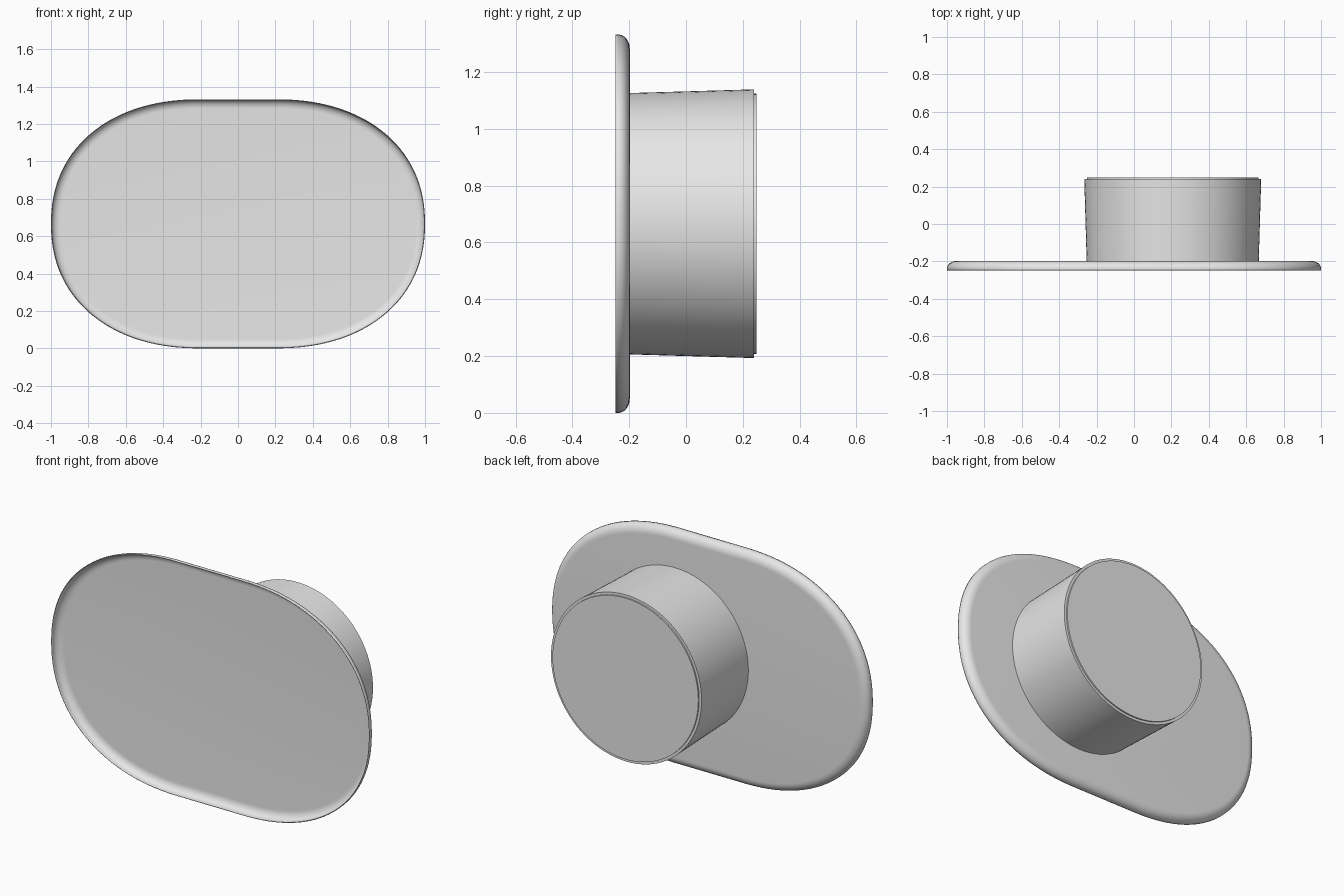
import bpy, bmesh, math

cube = bpy.data.objects.get("Cube")
if cube:
    bpy.data.objects.remove(cube, do_unlink=True)

CENTRE_Z = 0.666

grey = bpy.data.materials.new("light grey")
grey.use_nodes = True
grey.diffuse_color = (0.8, 0.8, 0.8, 1)
grey.node_tree.nodes["Principled BSDF"].inputs["Base Color"].default_value = (0.8, 0.8, 0.8, 1)


def loft(name, rings, cap_start, cap_end):
    """Skin a list of closed rings of points and optionally cap the ends."""
    bm = bmesh.new()
    loops = [[bm.verts.new(p) for p in ring] for ring in rings]
    n = len(loops[0])
    for a, b in zip(loops, loops[1:]):
        for i in range(n):
            j = (i + 1) % n
            bm.faces.new((a[i], a[j], b[j], b[i]))
    if cap_start:
        bm.faces.new(loops[0])
    if cap_end:
        bm.faces.new(loops[-1])
    bmesh.ops.recalc_face_normals(bm, faces=bm.faces)
    mesh = bpy.data.meshes.new(name)
    bm.to_mesh(mesh)
    bm.free()
    mesh.materials.append(grey)
    obj = bpy.data.objects.new(name, mesh)
    bpy.context.collection.objects.link(obj)
    bpy.ops.object.select_all(action='DESELECT')
    obj.select_set(True)
    bpy.context.view_layer.objects.active = obj
    bpy.ops.object.shade_smooth_by_angle(angle=math.radians(35))
    return obj


def oval(inset, y, straight=0.2, power=2 / 2.2, count=128):
    """Wide rounded outline with short straight runs at top and bottom."""
    a, b = 1 - straight - inset, CENTRE_Z - inset
    points = []
    for i in range(count):
        t = 2 * math.pi * (i + 0.5) / count
        c, s = math.cos(t), math.sin(t)
        x = math.copysign(straight + a * abs(c) ** power, c)
        z = math.copysign(b * abs(s) ** power, s)
        points.append((x, y, CENTRE_Z + z))
    return points


def circle(radius, y, x=0.207, count=96):
    return [(x + radius * math.cos(2 * math.pi * i / count), y,
             CENTRE_Z + radius * math.sin(2 * math.pi * i / count))
            for i in range(count)]


# Shallow dish: open at the front, rounded over at the back
STEPS = 10
dish_rings = [oval(0, -0.248)]
for k in range(STEPS + 1):
    t = math.pi / 2 * k / STEPS
    dish_rings.append(oval(0.05 * (1 - math.cos(t)), -0.238 + 0.04 * math.sin(t)))
dish = loft("dish", dish_rings, False, True)
shell = dish.modifiers.new("thin shell", 'SOLIDIFY')
shell.thickness = 0.004
shell.offset = -1

# Slightly flared round drum behind the dish, with a stepped end cap
loft("drum", [circle(0.460, -0.2), circle(0.473, 0.240)], True, True)
loft("drum_cap", [circle(0.458, 0.238), circle(0.458, 0.248)], True, True)
